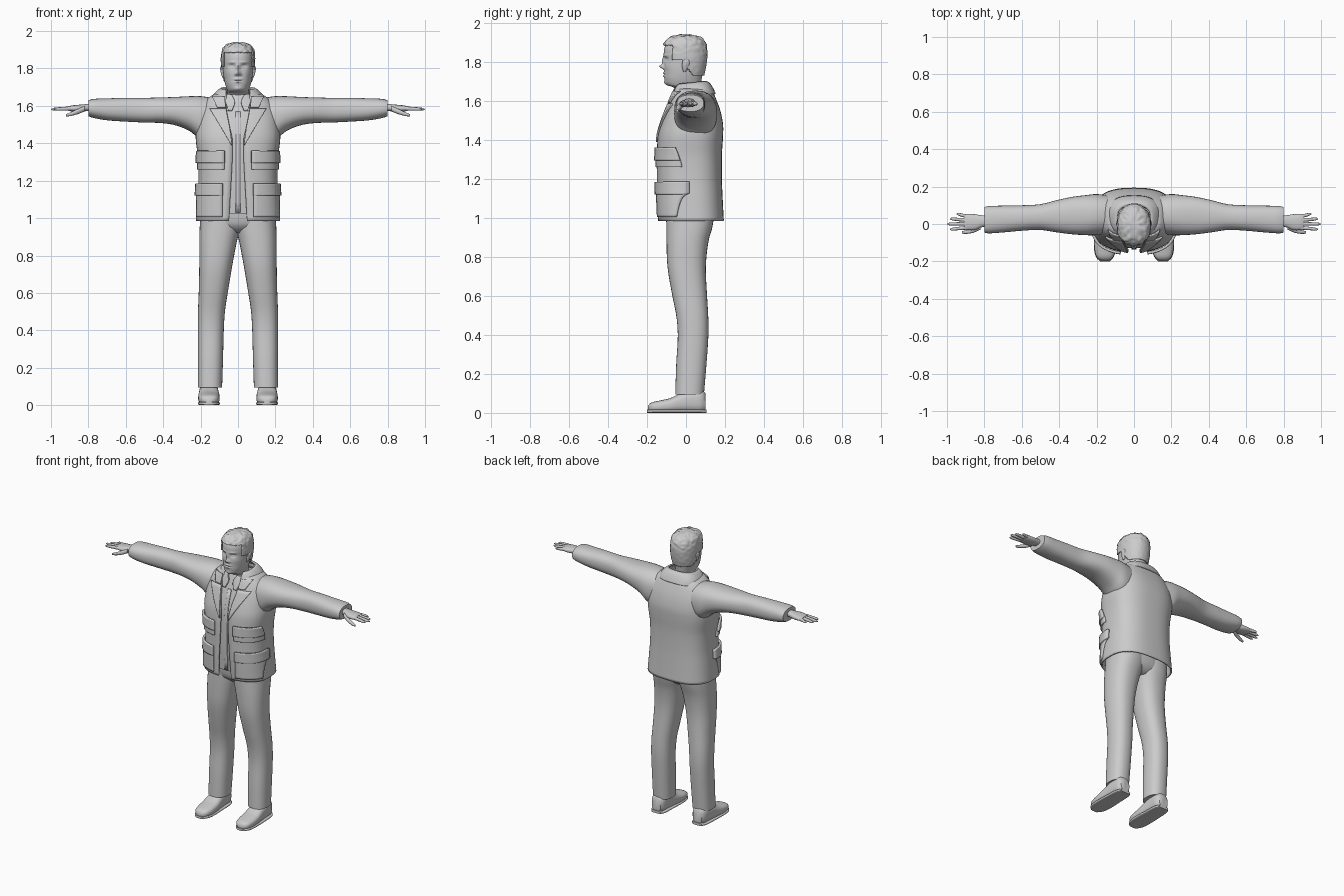
import bpy, bmesh, math
from mathutils import Vector, noise

grey = bpy.data.materials.new("plain grey")
grey.diffuse_color = (0.6, 0.6, 0.6, 1)


def sample(rows, v):
    """Smooth interpolation of profile rows (v, a0, a1, b0, b1)."""
    n = len(rows)
    i = 0
    while i < n - 2 and v > rows[i + 1][0]:
        i += 1

    def slope(k, c):
        p, q = rows[max(k - 1, 0)], rows[min(k + 1, n - 1)]
        return (q[c] - p[c]) / (q[0] - p[0])
    h = rows[i + 1][0] - rows[i][0]
    t = min(max((v - rows[i][0]) / h, 0), 1)
    return [(2*t**3 - 3*t*t + 1) * rows[i][c] + (t**3 - 2*t*t + t) * h * slope(i, c)
            + (3*t*t - 2*t**3) * rows[i + 1][c] + (t**3 - t*t) * h * slope(i + 1, c)
            for c in range(1, len(rows[0]))]


def spow(x, e):
    return math.copysign(abs(x) ** e, x)


def point(rows, v, t, e=0.85, axis="z", off=0.0):
    """Point on the rounded section at v; t = 0 faces the low side of b."""
    a0, a1, b0, b1 = sample(rows, v)[:4]
    a = (a0 + a1) / 2 + ((a1 - a0) / 2 + off) * spow(math.sin(t), e)
    b = (b0 + b1) / 2 - ((b1 - b0) / 2 + off) * spow(math.cos(t), e)
    return {"z": (a, b, v), "x": (v, a, b), "y": (a, v, b)}[axis]


def mesh(name, grid, closed=True, caps=True, mirror=False, thick=0.0, keep=None):
    """Skin a grid of points into an object."""
    bm = bmesh.new()
    vs = [[bm.verts.new(p) for p in row] for row in grid]
    n = len(vs[0])
    for r, s in zip(vs, vs[1:]):
        for j in range(n if closed else n - 1):
            k = (j + 1) % n
            bm.faces.new((r[j], r[k], s[k], s[j]))
    if closed and caps:
        bm.faces.new(vs[0])
        bm.faces.new(vs[-1])
    if keep:
        gone = [f for f in bm.faces if not keep(f.calc_center_median())]
        bmesh.ops.delete(bm, geom=gone, context="FACES")
    bmesh.ops.recalc_face_normals(bm, faces=bm.faces)
    me = bpy.data.meshes.new(name)
    bm.to_mesh(me)
    bm.free()
    me.materials.append(grey)
    ob = bpy.data.objects.new(name, me)
    bpy.context.collection.objects.link(ob)
    bpy.context.view_layer.objects.active = ob
    ob.select_set(True)
    bpy.ops.object.shade_smooth_by_angle(angle=math.radians(50))
    ob.select_set(False)
    if thick:
        m = ob.modifiers.new("thickness", "SOLIDIFY")
        m.thickness, m.offset = thick, 0
    if mirror:
        ob.modifiers.new("mirror", "MIRROR")
    return ob


def steps(lo, hi, n):
    return [lo + (hi - lo) * i / n for i in range(n + 1)]


def loft(name, rows, n=24, segs=32, e=0.85, axis="z", **kw):
    grid = [[point(rows, v, math.tau * j / segs, e, axis) for j in range(segs)]
            for v in steps(rows[0][0], rows[-1][0], n)]
    return mesh(name, grid, **kw)


def sheet(name, rows, n=24, segs=56, e=0.75, thick=0.008, tilt=0.0):
    """Open-fronted band; the sixth column is the half gap at the front."""
    grid = []
    for v in steps(rows[0][0], rows[-1][0], n):
        _, r, _, yb, gap = sample(rows, v)
        t0 = math.asin((gap / r) ** (1 / e))
        ring = [Vector(point(rows, v, t, e)) for t in steps(t0, math.tau - t0, segs)]
        for p in ring:
            p.z += tilt * (p.y - yb)
        grid.append(ring)
    return mesh(name, grid, closed=False, thick=thick)


def patch(name, rows, outline, off, thick, e=0.75, n=10):
    """Raised panel lying on a body surface; outline rows are (z, x0, x1)."""
    grid = []
    for z in steps(outline[0][0], outline[-1][0], n):
        x0, x1 = sample([o + (0, 0) for o in outline], z)[:2]
        r = sample(rows, z)[1]
        t0, t1 = (math.asin(min(x / r, 1) ** (1 / e)) for x in (x0, x1))
        grid.append([point(rows, z, t, e, off=off) for t in steps(t0, t1, 12)])
    return mesh(name, grid, closed=False, mirror=True, thick=thick)


# Trousers
loft("trouser_leg", [(.095, .085, .215, -.055, .092), (.25, .08, .215, -.05, .105),
     (.4, .076, .215, -.042, .115), (.5, .07, .214, -.05, .114), (.6, .055, .21, -.07, .108),
     (.75, .03, .207, -.095, .102), (.88, .005, .207, -.1, .115), (.95, -.012, .205, -.1, .135),
     (1.02, -.02, .2, -.1, .145)], mirror=True)
loft("trouser_seat", [(.92, -.1, .1, -.05, .09), (.96, -.18, .18, -.095, .13),
     (1.06, -.19, .19, -.112, .15)], n=8)

# Shoes
loft("shoe", [(-.196, .135, .175, .014, .036), (-.18, .113, .198, .006, .052),
     (-.14, .1, .21, .002, .062), (-.08, .098, .213, .002, .076), (-.03, .101, .21, .002, .1),
     (.03, .105, .207, .002, .12), (.08, .108, .202, .002, .12), (.1, .122, .188, .012, .1)],
     axis="y", e=.75, mirror=True)
loft("shoe_sole", [(-.2, .13, .18, 0, .016), (-.18, .11, .202, 0, .018), (-.13, .097, .214, 0, .018),
     (.0, .1, .212, 0, .018), (.08, .105, .205, 0, .018), (.104, .12, .19, 0, .018)],
     axis="y", e=.5, mirror=True)

# Shirt with its small collar
shirt = [(1.025, -.19, .19, -.122, .15), (1.2, -.19, .19, -.13, .16), (1.42, -.2, .2, -.125, .165),
         (1.5, -.19, .19, -.108, .16), (1.58, -.16, .16, -.082, .14), (1.63, -.11, .11, -.064, .12),
         (1.66, -.075, .075, -.052, .09)]
loft("shirt", shirt, e=.75)
patch("shirt_collar", shirt, [(1.575, .03, .05), (1.62, .016, .062), (1.66, .03, .07)], .008, .01)
patch("shirt_placket", shirt, [(1.03, 0, .012), (1.57, 0, .012)], .003, .005)

# Jacket body
jacket = [(.985, -.222, .222, -.14, .19, .048), (1.1, -.214, .214, -.145, .184, .042),
          (1.2, -.208, .208, -.146, .18, .036), (1.32, -.21, .21, -.146, .18, .03),
          (1.42, -.222, .222, -.14, .186, .03), (1.48, -.22, .22, -.125, .186, .042),
          (1.55, -.21, .21, -.1, .172, .056), (1.61, -.185, .185, -.076, .15, .064),
          (1.645, -.15, .15, -.062, .134, .066), (1.665, -.115, .115, -.052, .12, .066)]
sheet("jacket_body", jacket, n=40)
sheet("jacket_collar", [(1.635, -.14, .14, -.072, .148, .058), (1.665, -.128, .128, -.064, .134, .062),
      (1.69, -.104, .104, -.055, .116, .064), (1.698, -.088, .088, -.046, .1, .064)],
      n=10, thick=.01, tilt=.1)
patch("lapel", jacket, [(1.39, .03, .034), (1.48, .042, .085), (1.555, .056, .128),
      (1.585, .06, .145)], .008, .009)
patch("lapel_collar", jacket, [(1.59, .062, .105), (1.62, .065, .118), (1.648, .066, .13)], .009, .009)

# Pockets and flaps wrapping round the front corners
for label, z0, z1, x0, x1 in (("upper", 1.26, 1.36, .07, .2065), ("lower", 1.005, 1.185, .08, .2125)):
    flap = z1 - .055
    patch(label + "_pocket", jacket, [(z0, x0, x1), (flap, x0, x1)], .007, .012)
    patch(label + "_pocket_flap", jacket, [(flap - .01, x0 - .003, x1), (z1, x0 - .003, x1)], .013, .014)

# Sleeves
loft("sleeve", [(.12, -.05, .15, 1.42, 1.64), (.2, -.06, .16, 1.418, 1.652), (.25, -.06, .155, 1.46, 1.652),
     (.33, -.055, .145, 1.495, 1.648), (.41, -.045, .128, 1.508, 1.645), (.5, -.032, .106, 1.511, 1.643),
     (.6, -.036, .1, 1.516, 1.643), (.7, -.045, .098, 1.523, 1.64), (.775, -.05, .096, 1.536, 1.637),
     (.8, -.046, .091, 1.545, 1.63)], n=36, axis="x", mirror=True)

# Hands
loft("palm", [(.77, -.012, .045, 1.572, 1.615), (.81, -.016, .046, 1.572, 1.61),
     (.85, -.032, .052, 1.567, 1.606), (.89, -.032, .054, 1.57, 1.602), (.91, -.026, .05, 1.575, 1.597)],
     n=14, segs=20, axis="x", mirror=True)
for name, y0, y1, tip in (("index", -.02, -.028, .985), ("middle", .001, 0, .999),
                          ("ring", .021, .027, .985), ("little", .041, .053, .95)):
    loft(name + "_finger", [(.89, y0 - .01, y0 + .01, 1.576, 1.597),
         ((.89 + tip) / 2, (y0 + y1) / 2 - .009, (y0 + y1) / 2 + .009, 1.575, 1.594),
         (tip - .01, y1 - .007, y1 + .007, 1.576, 1.589), (tip, y1 - .002, y1 + .002, 1.58, 1.584)],
         n=12, segs=12, axis="x", mirror=True)
loft("thumb", [(.82, -.03, .0, 1.57, 1.6), (.86, -.047, -.022, 1.555, 1.582),
     (.9, -.053, -.034, 1.545, 1.564), (.92, -.051, -.039, 1.543, 1.555)],
     n=10, segs=12, axis="x", mirror=True)

# Head and neck, with the face shaped by soft bumps (x, z, width, height, amount)
head = [(1.58, -.07, .07, -.04, .08), (1.64, -.06, .06, -.045, .075), (1.668, -.057, .057, -.062, .074),
        (1.682, -.058, .058, -.098, .076), (1.71, -.067, .067, -.11, .08), (1.74, -.074, .074, -.112, .086),
        (1.775, -.079, .079, -.112, .093), (1.81, -.081, .081, -.112, .098), (1.84, -.082, .082, -.114, .1),
        (1.87, -.081, .081, -.111, .098), (1.9, -.074, .074, -.098, .088), (1.92, -.056, .056, -.076, .066),
        (1.932, -.022, .022, -.032, .025)]
bumps = [(0, 1.805, .009, .02, .012), (0, 1.776, .011, .011, .024), (.013, 1.769, .007, .007, .008),
         (.033, 1.812, .015, .011, -.011), (.033, 1.81, .009, .005, .005), (.033, 1.833, .022, .006, .004),
         (0, 1.743, .02, .005, .006), (0, 1.728, .016, .005, .006), (0, 1.735, .022, .002, -.004),
         (0, 1.69, .018, .012, .006), (.05, 1.775, .02, .02, .003)]
grid = []
for z in steps(1.58, 1.932, 120):
    ring = []
    for j in range(96):
        t = math.tau * j / 96
        p = Vector(point(head, z, t, .92))
        if math.cos(t) > 0:
            p.y -= sum(k * math.exp(-((abs(p.x) - x) / w) ** 2 - ((z - c) / h) ** 2)
                       for x, c, w, h, k in bumps)
        ring.append(p)
    grid.append(ring)
mesh("head", grid)


# Short tousled hair above a hairline that falls towards the nape
def above_hairline(c):
    line = 1.885 if c.y < -.07 else 1.81 if c.y < -.02 else 1.8 - min((c.y + .02) * 1.2, .07)
    return c.z > line


grid = []
for z in steps(1.72, 1.932, 50):
    ring = []
    for j in range(80):
        p = Vector(point(head, z, math.tau * j / 80, .92, off=.003))
        rough = noise.noise(p * 55)
        out = Vector((p.x, p.y, (z - 1.8) * 1.2)).normalized()
        ring.append(p + out * (.004 + .007 * rough * min(max((z - 1.82) / .06, .2), 1)))
    grid.append(ring)
mesh("hair", grid, thick=.006, keep=above_hairline)

# Ears
loft("ear", [(1.748, .072, .08, -.012, -.002), (1.758, .07, .086, -.017, .006),
     (1.785, .07, .094, -.02, .018), (1.805, .07, .095, -.016, .02), (1.815, .074, .09, -.006, .012)],
     n=12, segs=16, mirror=True)
